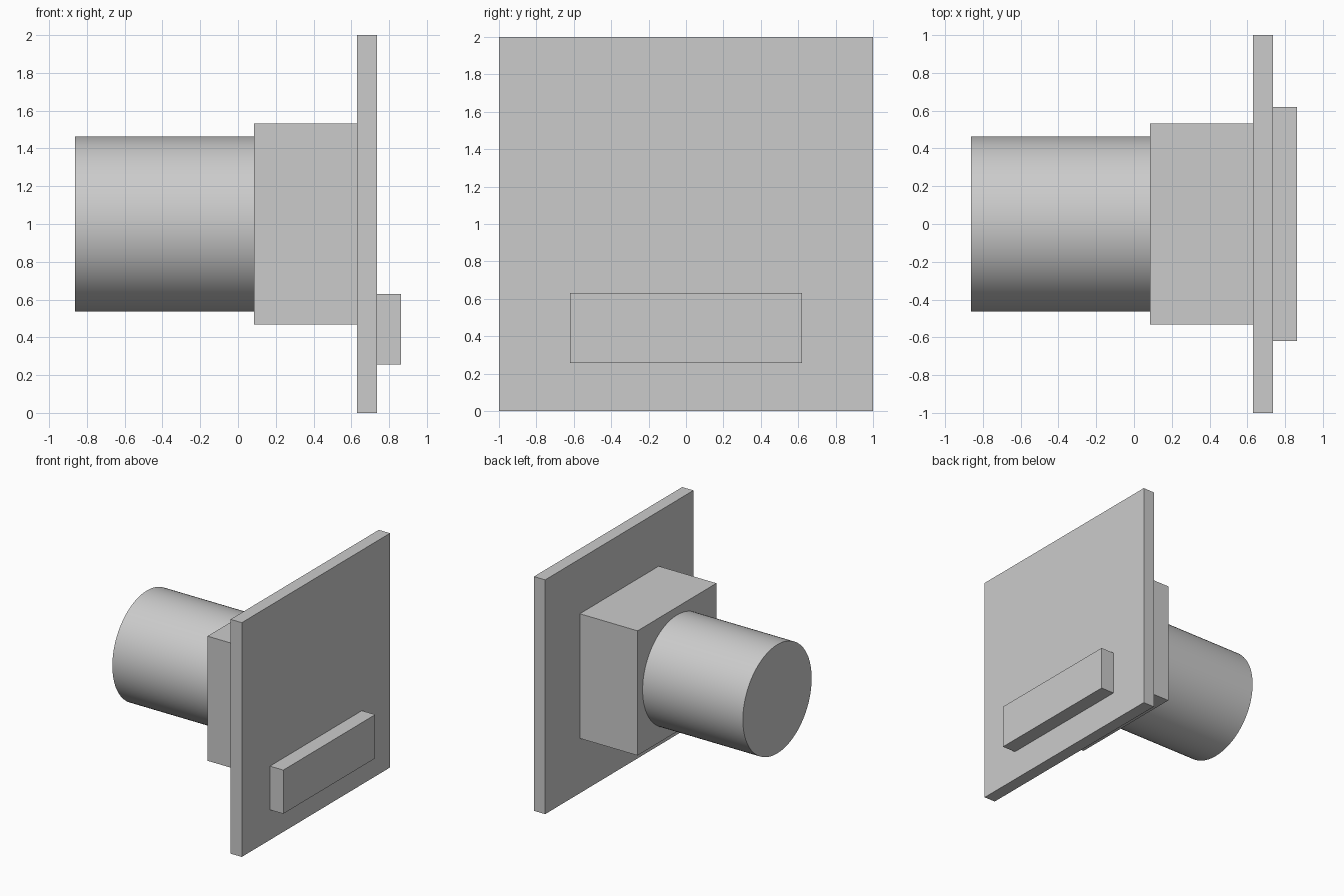
import bpy
import math

cube = bpy.data.objects.get("Cube")
if cube:
    bpy.data.objects.remove(cube, do_unlink=True)

# Single grey finish
grey = bpy.data.materials.new("light_grey")
grey.use_nodes = True
color = (0.6, 0.6, 0.6, 1)
grey.diffuse_color = color
grey.node_tree.nodes["Principled BSDF"].inputs["Base Color"].default_value = color


def finish(name):
    obj = bpy.context.object
    obj.name = name
    obj.data.materials.append(grey)
    return obj


def box(name, x0, x1, width, z0, z1):
    bpy.ops.mesh.primitive_cube_add(size=1, location=((x0 + x1) / 2, 0, (z0 + z1) / 2))
    obj = finish(name)
    obj.scale = (x1 - x0, width, z1 - z0)
    bpy.ops.object.transform_apply(location=False, rotation=False, scale=True)
    return obj


# Square board, housing behind it, and connector block low on its outer face
box("board", 0.63, 0.736, 2.0, 0.0, 2.0)
box("housing", 0.085, 0.63, 1.064, 0.468, 1.532)
box("connector", 0.736, 0.862, 1.24, 0.257, 0.63)

# Round barrel projecting from the housing
x0, x1 = -0.862, 0.085
bpy.ops.mesh.primitive_cylinder_add(
    vertices=96, radius=0.464, depth=x1 - x0,
    location=((x0 + x1) / 2, 0, 1.0), rotation=(0, math.pi / 2, 0))
finish("barrel")
bpy.ops.object.shade_smooth_by_angle(angle=math.radians(30))
